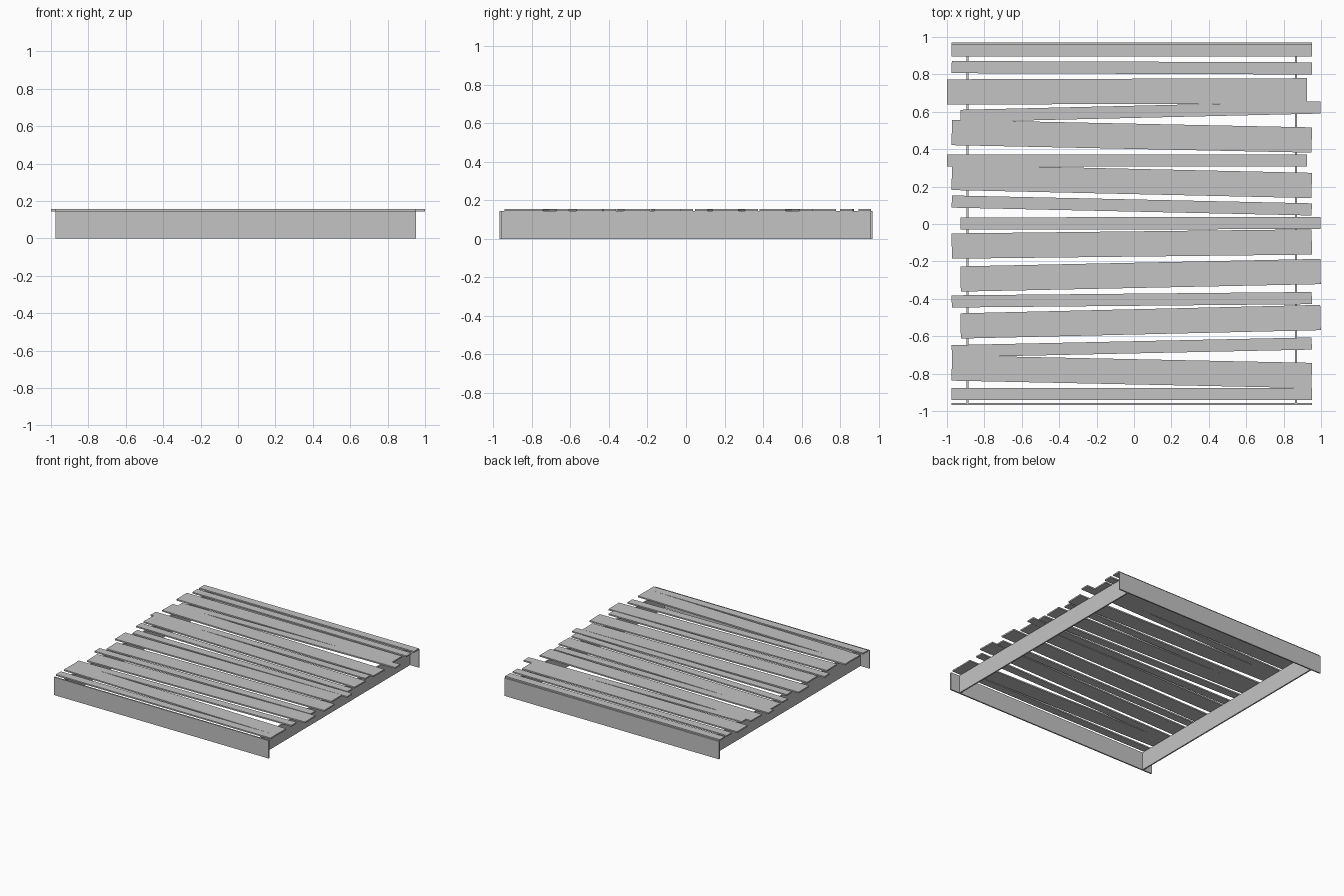
import bpy
import math

default = bpy.data.objects.get("Cube")
if default:
    bpy.data.objects.remove(default, do_unlink=True)

# Single grey timber colour
grey = bpy.data.materials.new("weathered grey")
grey.use_nodes = True
colour = (0.55, 0.55, 0.55, 1)
grey.diffuse_color = colour
grey.node_tree.nodes["Principled BSDF"].inputs["Base Color"].default_value = colour

LENGTH = 1.925
THICK = 0.011
FRAME_HEIGHT = 0.145
NARROW, WIDE = 0.065, 0.135
MIDDLE, LEFTWARD, RIGHTWARD = -0.012, 0.035, -0.037


def board(name, size, location, turn=0.0):
    """Add one flat-sided board with real dimensions."""
    bpy.ops.mesh.primitive_cube_add(size=1, location=location)
    obj = bpy.context.object
    obj.name = name
    obj.data.name = name
    obj.scale = size
    obj.rotation_euler.z = turn
    bpy.ops.object.transform_apply(location=False, rotation=False, scale=True)
    obj.data.materials.append(grey)
    return obj


# Front and back fascia boards
for name, y in (("front_board", -0.962), ("back_board", 0.964)):
    board(name, (LENGTH, THICK, FRAME_HEIGHT), (MIDDLE, y, FRAME_HEIGHT / 2))

# Side rails, set in from the board ends
for name, x in (("right_rail", -0.89), ("left_rail", 0.866)):
    board(name, (THICK, 1.915, FRAME_HEIGHT), (x, 0, FRAME_HEIGHT / 2))

# Deck planks: width, sideways shift, y at the right end, y at the left end
planks = [
    (NARROW, MIDDLE, 0.927, 0.927),
    (NARROW, MIDDLE, 0.839, 0.832),
    (WIDE, RIGHTWARD, 0.706, 0.712),
    (NARROW, LEFTWARD, 0.578, 0.623),
    (WIDE, MIDDLE, 0.489, 0.449),
    (NARROW, RIGHTWARD, 0.34, 0.34),
    (WIDE, MIDDLE, 0.249, 0.206),
    (NARROW, MIDDLE, 0.12, 0.078),
    (NARROW, LEFTWARD, 0.003, 0.005),
    (WIDE, MIDDLE, -0.118, -0.096),
    (WIDE, LEFTWARD, -0.294, -0.254),
    (NARROW, MIDDLE, -0.414, -0.396),
    (WIDE, LEFTWARD, -0.545, -0.5),
    (NARROW, MIDDLE, -0.68, -0.639),
    (WIDE, MIDDLE, -0.77, -0.81),
    (NARROW, MIDDLE, -0.909, -0.909),
]
for number, (width, shift, y_right, y_left) in enumerate(planks, start=1):
    turn = math.atan2(y_left - y_right, LENGTH)
    centre = (shift, (y_right + y_left) / 2, FRAME_HEIGHT + THICK / 2)
    board(f"deck_plank_{number}", (LENGTH, width, THICK), centre, turn)
